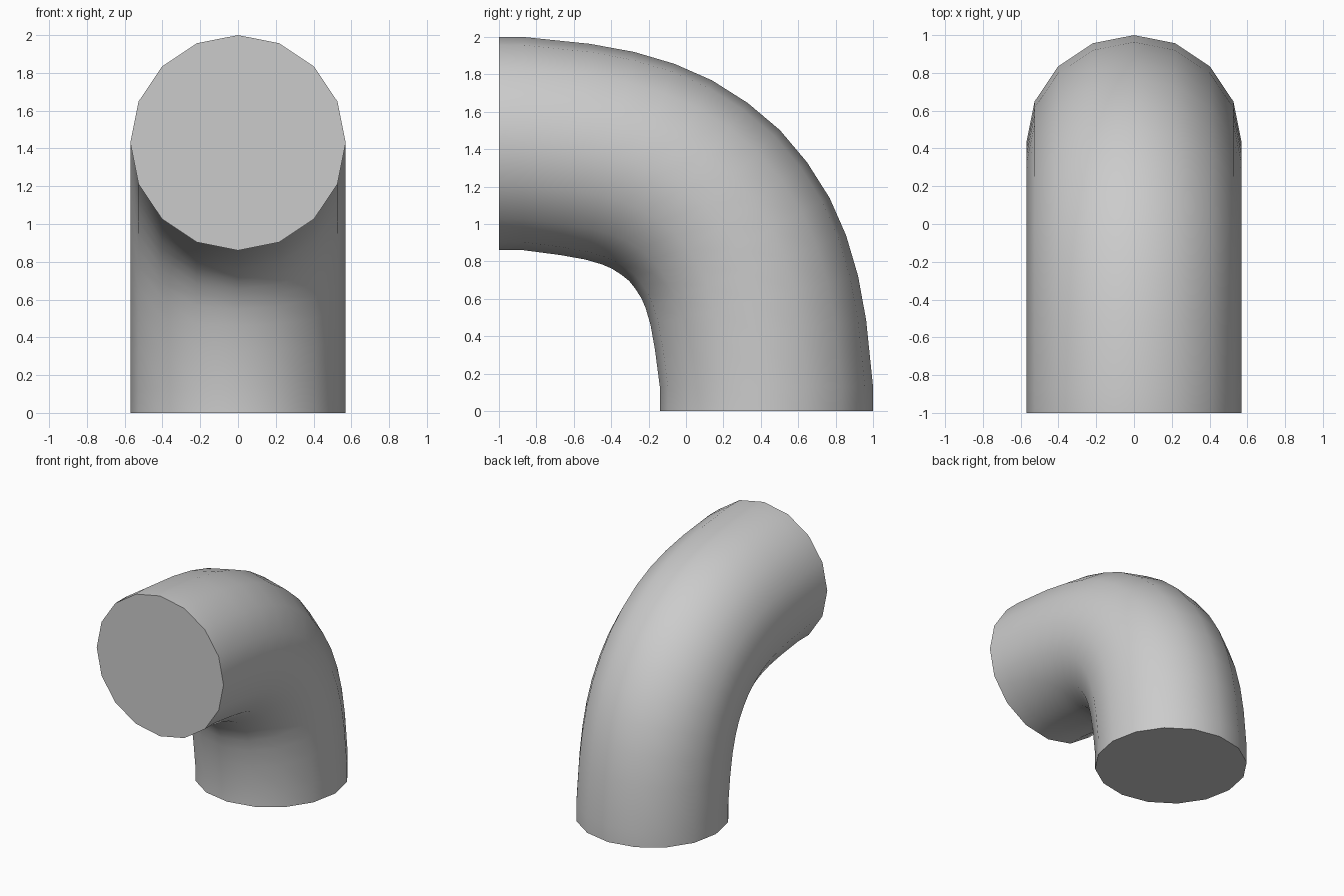
import bpy, bmesh
from math import sin, cos, tau, radians

if "Cube" in bpy.data.objects:
    bpy.data.objects.remove(bpy.data.objects["Cube"])

R, SIDES = 0.57, 16

# Lower half of the bend: outer edge (y, z) and ring tilt in degrees
half = [(1.0, 0.0, 0), (1.0, 0.13, 0), (0.963, 0.487, 8), (0.92, 0.722, 13.2),
        (0.856, 0.939, 20), (0.768, 1.139, 28), (0.647, 1.33, 36.3)]
# Upper half mirrors the lower one across the 45 degree plane
rings = half + [(0.502, 1.502, 45)] + [(z - 1, y + 1, 90 - t) for y, z, t in reversed(half)]

# Elbow pipe: a round section swept through the rings
bm = bmesh.new()
loops = []
for y, z, tilt in rings:
    c, s = cos(radians(tilt)), sin(radians(tilt))
    loop = []
    for i in range(SIDES):
        a = tau * i / SIDES
        d = R * (cos(a) - 1)          # distance in from the outer edge
        loop.append(bm.verts.new((R * sin(a), y + d * c, z + d * s)))
    loops.append(loop)
for lo, hi in zip(loops, loops[1:]):
    for i in range(SIDES):
        j = (i + 1) % SIDES
        bm.faces.new((lo[i], lo[j], hi[j], hi[i]))

# Flat end caps
bm.faces.new(loops[0])
bm.faces.new(loops[-1])
bmesh.ops.recalc_face_normals(bm, faces=bm.faces)

mesh = bpy.data.meshes.new("elbow_pipe")
bm.to_mesh(mesh)
bm.free()
pipe = bpy.data.objects.new("elbow_pipe", mesh)
bpy.context.collection.objects.link(pipe)
bpy.context.view_layer.objects.active = pipe
pipe.select_set(True)
bpy.ops.object.shade_smooth_by_angle(angle=radians(40))
